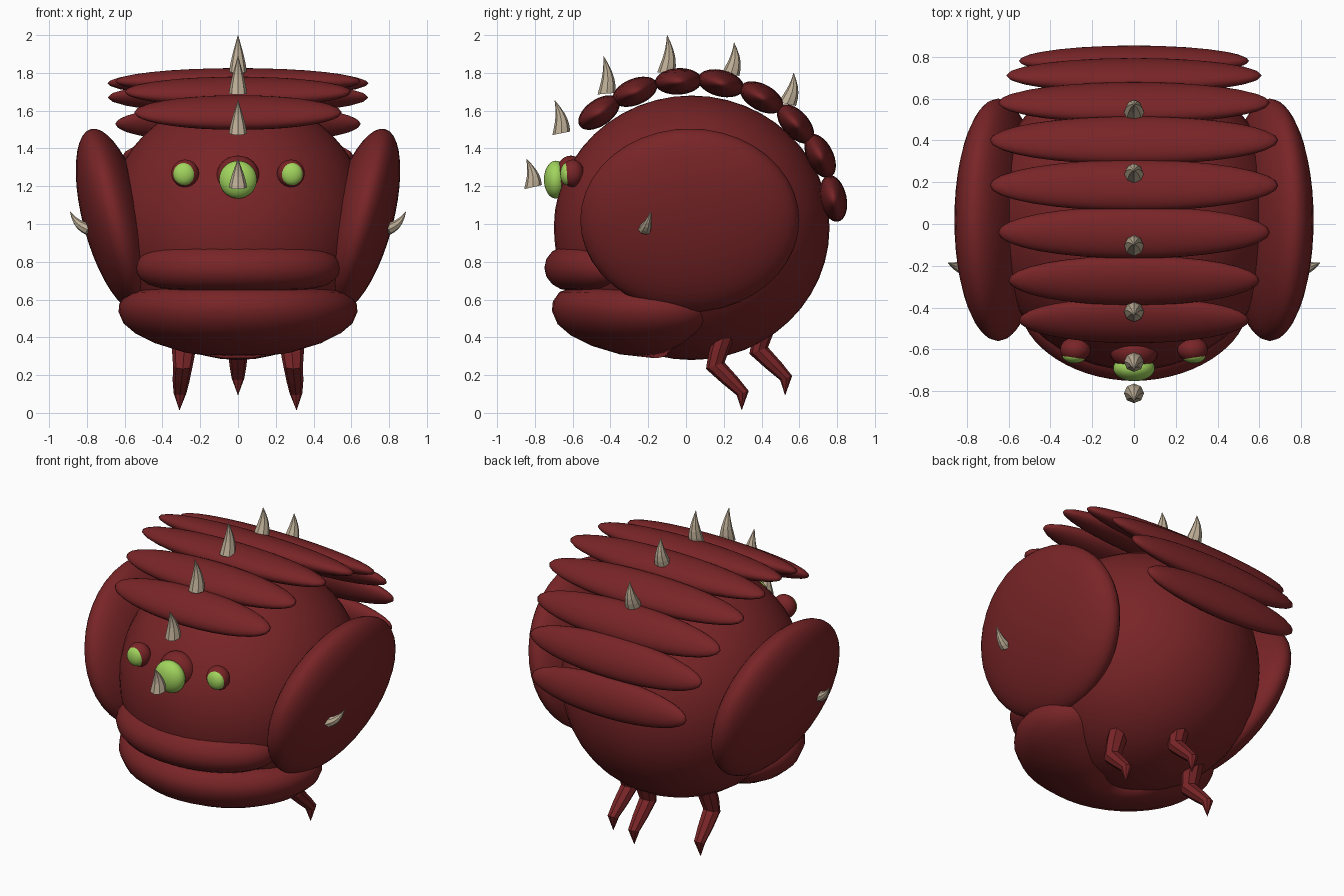
import bpy, bmesh, math
from mathutils import Vector, Matrix

old = bpy.data.objects.get("Cube")
if old:
    bpy.data.objects.remove(old, do_unlink=True)


def material(name, rgb):
    m = bpy.data.materials.new(name)
    m.use_nodes = True
    m.diffuse_color = (*rgb, 1)
    m.node_tree.nodes["Principled BSDF"].inputs["Base Color"].default_value = (*rgb, 1)
    return m


RED = material("dark_red", (0.19, 0.018, 0.02))
GREEN = material("eye_green", (0.36, 0.66, 0.11))
BONE = material("horn_bone", (0.52, 0.43, 0.31))


def finish(name, bm, mat, smooth=True):
    bmesh.ops.recalc_face_normals(bm, faces=bm.faces)
    for f in bm.faces:
        f.smooth = smooth
    me = bpy.data.meshes.new(name)
    bm.to_mesh(me)
    bm.free()
    me.materials.append(mat)
    ob = bpy.data.objects.new(name, me)
    bpy.context.collection.objects.link(ob)
    return ob


def ellipsoid(name, centre, radii, mat=RED, axis="X", angle=0, seg=32):
    bm = bmesh.new()
    mtx = (Matrix.Translation(centre) @ Matrix.Rotation(math.radians(angle), 4, axis)
           @ Matrix.Diagonal((*radii, 1)))
    bmesh.ops.create_uvsphere(bm, u_segments=seg, v_segments=seg // 2, radius=1, matrix=mtx)
    return finish(name, bm, mat)


def loft(name, rings, mat, smooth=True):
    """Skin a list of equal-sized point rings and cap both ends."""
    bm = bmesh.new()
    loops = [[bm.verts.new(p) for p in ring] for ring in rings]
    n = len(loops[0])
    for a, b in zip(loops, loops[1:]):
        for i in range(n):
            j = (i + 1) % n
            bm.faces.new((a[i], a[j], b[j], b[i]))
    bm.faces.new(loops[0])
    bm.faces.new(loops[-1])
    bmesh.ops.remove_doubles(bm, verts=bm.verts, dist=0.0005)
    return finish(name, bm, mat, smooth)


def circle_ring(centre, r, direction, n=8):
    q = Vector(direction).to_track_quat("Z", "Y")
    return [Vector(centre) + q @ Vector((r * math.cos(k * math.tau / n), r * math.sin(k * math.tau / n), 0))
            for k in range(n)]


def horn(name, base, tip, r, bulge):
    """Curved, faceted spike."""
    base, tip, bulge = Vector(base), Vector(tip), Vector(bulge)
    rings = []
    for k in range(6):
        t = k / 5
        c = base.lerp(tip, t) + bulge * math.sin(math.pi * t)
        rings.append(circle_ring(c, max(r * (1 - t ** 1.3), 0.001), tip - base))
    loft(name, rings, BONE, False)


def arc_sweep(name, section, pivot, centre, span, power, stretch=1.0):
    """Sweep an (r, z) section around the front of the body, closing at both ends."""
    rings, steps = [], 40
    for k in range(steps + 1):
        u = math.sin((k / steps - 0.5) * math.pi)
        a = math.radians(span) * u
        s = max((1 - abs(u) ** power) ** 0.5, 0.01)
        ring = []
        for r, z in section:
            rr = pivot[0] + (r - pivot[0]) * s
            zz = pivot[1] + (z - pivot[1]) * s
            ring.append((rr * math.sin(a) * stretch, centre - rr * math.cos(a), zz))
        rings.append(ring)
    loft(name, rings, RED)


# Round body
ellipsoid("body", (0, 0.03, 0.98), (0.70, 0.73, 0.70), seg=48)

# Bowl-shaped lower jaw and sausage-shaped upper lip
jaw = [(0.3, 0.63), (0.45, 0.655), (0.56, 0.66), (0.62, 0.64), (0.655, 0.59), (0.66, 0.54), (0.63, 0.47),
       (0.56, 0.41), (0.45, 0.355), (0.3, 0.31), (0.12, 0.29), (0.1, 0.45)]
arc_sweep("lower_jaw", jaw, (0.4, 0.5), -0.05, 112, 4, 1.03)
lip = [(0.6 + 0.14 * math.cos(k * math.tau / 16), 0.768 + 0.122 * math.sin(k * math.tau / 16)) for k in range(16)]
arc_sweep("upper_lip", lip, (0.58, 0.768), -0.01, 58, 5)
for i in (-1, 0, 1):
    horn("lip_tooth", (i * 0.1, -0.66, 0.83), (i * 0.1, -0.66, 0.897), 0.02, (0, 0, 0))

# Side pods and their small horns
for side, label in ((1, "left"), (-1, "right")):
    ellipsoid(label + "_pod", (side * 0.65, 0.02, 1.02), (0.17, 0.58, 0.5), axis="Y", angle=side * 15, seg=40)
    horn(label + "_side_horn", (side * 0.785, -0.22, 0.97), (side * 0.89, -0.185, 1.067), 0.035,
         (side * 0.012, 0, -0.012))

# Overlapping back plates: y, z, half width, tilt
plates = [(-0.46, 1.59, 0.55, 35), (-0.27, 1.70, 0.60, 22), (-0.04, 1.755, 0.65, 3), (0.185, 1.745, 0.69, -14),
          (0.40, 1.67, 0.69, -28), (0.58, 1.53, 0.65, -48), (0.71, 1.36, 0.61, -64), (0.78, 1.135, 0.55, -78)]
for y, z, w, tilt in plates:
    ellipsoid("back_plate", (0, y, z), (w, 0.125, 0.07), angle=tilt)

# Row of horns along the middle: base y, base z, tip y, tip z
for by, bz, ty, tz in [(-0.81, 1.195, -0.845, 1.345), (-0.66, 1.48, -0.695, 1.655), (-0.42, 1.69, -0.437, 1.89),
                       (-0.105, 1.80, -0.1, 2.0), (0.235, 1.79, 0.255, 1.96), (0.535, 1.635, 0.57, 1.80)]:
    horn("midline_horn", (0, by, bz), (0, ty, tz), 0.048, (0, 0.014, 0))

# Eyes in raised sockets
ellipsoid("centre_socket", (0, -0.61, 1.25), (0.115, 0.085, 0.112))
ellipsoid("centre_eye", (0, -0.69, 1.235), (0.1, 0.062, 0.1), GREEN)
for side in (1, -1):
    ellipsoid("side_socket", (side * 0.28, -0.6, 1.268), (0.073, 0.06, 0.073))
    ellipsoid("side_eye", (side * 0.285, -0.63, 1.265), (0.058, 0.036, 0.06), GREEN)


def leg(name, x, splay, dy, dz):
    """Bent leg ending in a point."""
    rings = []
    for t, y, z, r in [(0, 0.21, 0.43, 0.068), (0.2, 0.18, 0.34, 0.064), (0.4, 0.155, 0.25, 0.052),
                       (0.7, 0.235, 0.17, 0.045), (0.9, 0.3, 0.105, 0.034), (1, 0.295, 0.015, 0.001)]:
        rings.append(circle_ring((x + splay * t, y + dy, z + dz), r, (0, 0.35, -1)))
    loft(name, rings, RED, False)


leg("left_leg", 0.28, 0.03, 0, 0)
leg("right_leg", -0.28, -0.03, 0, 0)
leg("rear_leg", 0, 0, 0.23, 0.08)
